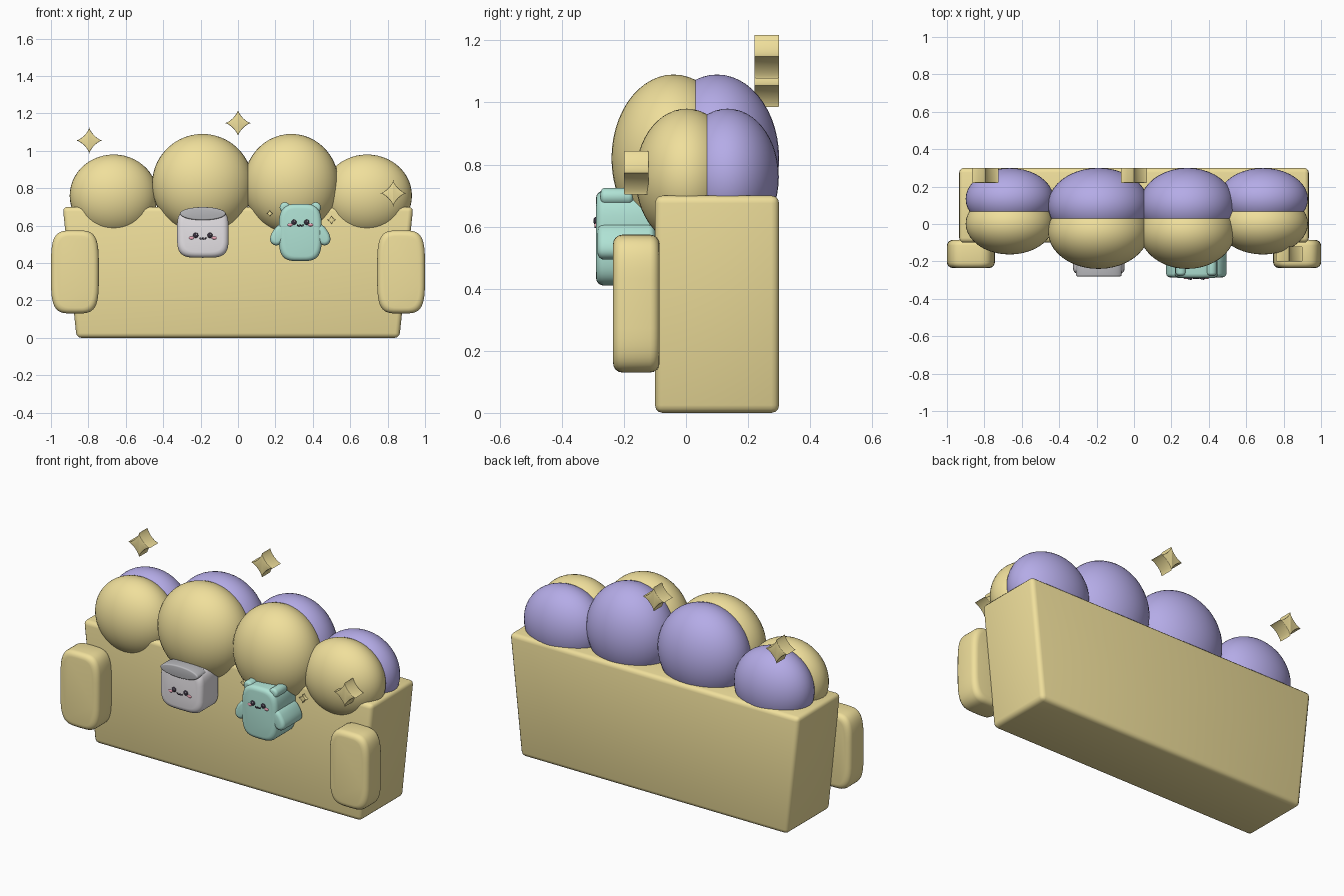
import bpy, bmesh
from math import sin, cos, pi, radians, copysign

if "Cube" in bpy.data.objects:
    bpy.data.objects.remove(bpy.data.objects["Cube"])


def material(name, r, g, b):
    m = bpy.data.materials.new(name)
    m.diffuse_color = (r, g, b, 1)
    m.use_nodes = True
    m.node_tree.nodes["Principled BSDF"].inputs["Base Color"].default_value = m.diffuse_color
    return m


YELLOW = material("butter", 0.87, 0.74, 0.33)
PURPLE = material("lilac", 0.46, 0.41, 0.80)
TEAL = material("mint", 0.43, 0.76, 0.66)
WHITE = material("cream", 0.80, 0.77, 0.80)
GREY = material("rim_grey", 0.48, 0.48, 0.50)
DARK = material("dark", 0.04, 0.03, 0.05)
PINK = material("blush", 0.85, 0.38, 0.48)


def finish(name, bm, mat, angle=35):
    bmesh.ops.recalc_face_normals(bm, faces=bm.faces)
    me = bpy.data.meshes.new(name)
    bm.to_mesh(me)
    bm.free()
    ob = bpy.data.objects.new(name, me)
    bpy.context.collection.objects.link(ob)
    me.materials.append(mat)
    bpy.ops.object.select_all(action='DESELECT')
    ob.select_set(True)
    bpy.context.view_layer.objects.active = ob
    bpy.ops.object.shade_smooth_by_angle(angle=radians(angle))
    return ob


def ball(name, loc, radii, mat, seg=40):
    bm = bmesh.new()
    bmesh.ops.create_uvsphere(bm, u_segments=seg, v_segments=seg * 2 // 3, radius=1)
    for v in bm.verts:
        v.co = [v.co[i] * radii[i] + loc[i] for i in range(3)]
    return finish(name, bm, mat, 60)


def relief(name, x, z, a, b, y0, y1, mat, n=4.0, soft=0.0, tilt=0, seg=48):
    """Superellipse outline in xz, extruded from y0 (front) to y1, rounded rims."""
    steps = 5 if soft else 1
    arc = [pi / 2 * i / max(steps - 1, 1) for i in range(steps)]
    rings = [(soft * (1 - sin(t)), y0 + soft * (1 - cos(t))) for t in arc]
    rings += [(d, y0 + y1 - y) for d, y in reversed(rings)]
    ca, sa = cos(radians(tilt)), sin(radians(tilt))
    bm = bmesh.new()
    loops = []
    for d, y in rings:
        loop = []
        for i in range(seg):
            t = 2 * pi * i / seg
            c, s = cos(t), sin(t)
            u = (a - d) * copysign(abs(c) ** (2 / n), c)
            w = (b - d) * copysign(abs(s) ** (2 / n), s)
            loop.append(bm.verts.new((x + u * ca - w * sa, y, z + u * sa + w * ca)))
        loops.append(loop)
    for p, q in zip(loops, loops[1:]):
        for i in range(seg):
            j = (i + 1) % seg
            bm.faces.new((p[i], p[j], q[j], q[i]))
    bm.faces.new(loops[0])
    bm.faces.new(loops[-1])
    return finish(name, bm, mat)


def face(prefix, x, y, z, gap):
    # eyes, blush and a small double-curve mouth
    for side, s in (("left", -1), ("right", 1)):
        ball(f"{prefix}_{side}_eye", (x + s * gap, y, z), (0.014, 0.008, 0.014), DARK, 18)
        ball(f"{prefix}_{side}_glint", (x + s * gap + 0.004, y - 0.007, z + 0.005),
             (0.004, 0.002, 0.004), WHITE, 9)
        ball(f"{prefix}_{side}_blush", (x + s * gap * 1.6, y, z - 0.014),
             (0.014, 0.005, 0.008), PINK, 18)
    cu = bpy.data.curves.new(prefix + "_mouth", 'CURVE')
    cu.dimensions = '3D'
    cu.bevel_depth = 0.003
    for s in (-1, 1):
        sp = cu.splines.new('POLY')
        sp.points.add(8)
        for i, p in enumerate(sp.points):
            t = pi * i / 8
            p.co = (x + s * 0.008 - 0.008 * cos(t), y - 0.002, z - 0.012 - 0.008 * sin(t), 1)
    cu.materials.append(DARK)
    bpy.context.collection.objects.link(bpy.data.objects.new(prefix + "_mouth", cu))


# flared box base
bm = bmesh.new()
bmesh.ops.create_cube(bm, size=2)
for v in bm.verts:
    top = v.co.z > 0
    v.co = (v.co.x * (0.937 if top else 0.863), 0.10 + v.co.y * 0.20, 0.70 if top else 0.0)
bmesh.ops.bevel(bm, geom=bm.edges[:], offset=0.025, segments=3, profile=0.5, affect='EDGES')
finish("base", bm, YELLOW)

# armrests
for side, s in (("left", -1), ("right", 1)):
    relief(side + "_armrest", s * 0.872, 0.352, 0.128, 0.222, -0.235, -0.085,
           YELLOW, n=4, soft=0.03)

# two-tone puffs: yellow front half, lilac back half
for i, (x, z, rx, ry, rz, mid, off) in enumerate([
        (-0.665, 0.76, 0.235, 0.165, 0.22, 0.068, 0.066),
        (-0.19, 0.82, 0.27, 0.20, 0.27, 0.03, 0.07),
        (0.285, 0.82, 0.255, 0.20, 0.27, 0.03, 0.07),
        (0.69, 0.76, 0.24, 0.165, 0.22, 0.068, 0.066)]):
    ball(f"front_puff_{i}", (x, mid - off, z), (rx, ry, rz), YELLOW)
    ball(f"back_puff_{i}", (x, mid + off, z), (rx, ry, rz), PURPLE)

# four-pointed sparkles
for i, (x, y, z, r, d) in enumerate([
        (-0.795, 0.26, 1.055, 0.07, 0.04), (0, 0.26, 1.148, 0.07, 0.04),
        (0.83, -0.16, 0.773, 0.07, 0.04), (0.17, -0.18, 0.665, 0.018, 0.018),
        (0.50, -0.10, 0.63, 0.024, 0.018)]):
    relief(f"sparkle_{i}", x, z, r, r, y - d, y + d, YELLOW, n=0.72, soft=0.06 * r, seg=40)

# white cushion character with grey top disc
relief("white_body", -0.188, 0.56, 0.138, 0.132, -0.268, -0.09, WHITE, n=4, soft=0.03)
relief("white_top_disc", -0.188, 0.664, 0.122, 0.035, -0.28, -0.20, GREY, n=2, soft=0.008)
face("white", -0.188, -0.268, 0.548, 0.038)

# mint plush character
CX = 0.333
relief("mint_body", CX, 0.563, 0.115, 0.153, -0.29, -0.09, TEAL, n=3.6, soft=0.025)
for side, s in (("left", -1), ("right", 1)):
    relief(f"mint_{side}_arm", CX + s * 0.113, 0.552, 0.038, 0.062, -0.285, -0.10,
           TEAL, n=2.3, soft=0.02, tilt=s * 32)
    relief(f"mint_{side}_ear", CX + s * 0.082, 0.697, 0.028, 0.028, -0.275, -0.17,
           TEAL, n=2, soft=0.015)
face("mint", CX, -0.29, 0.618, 0.034)
